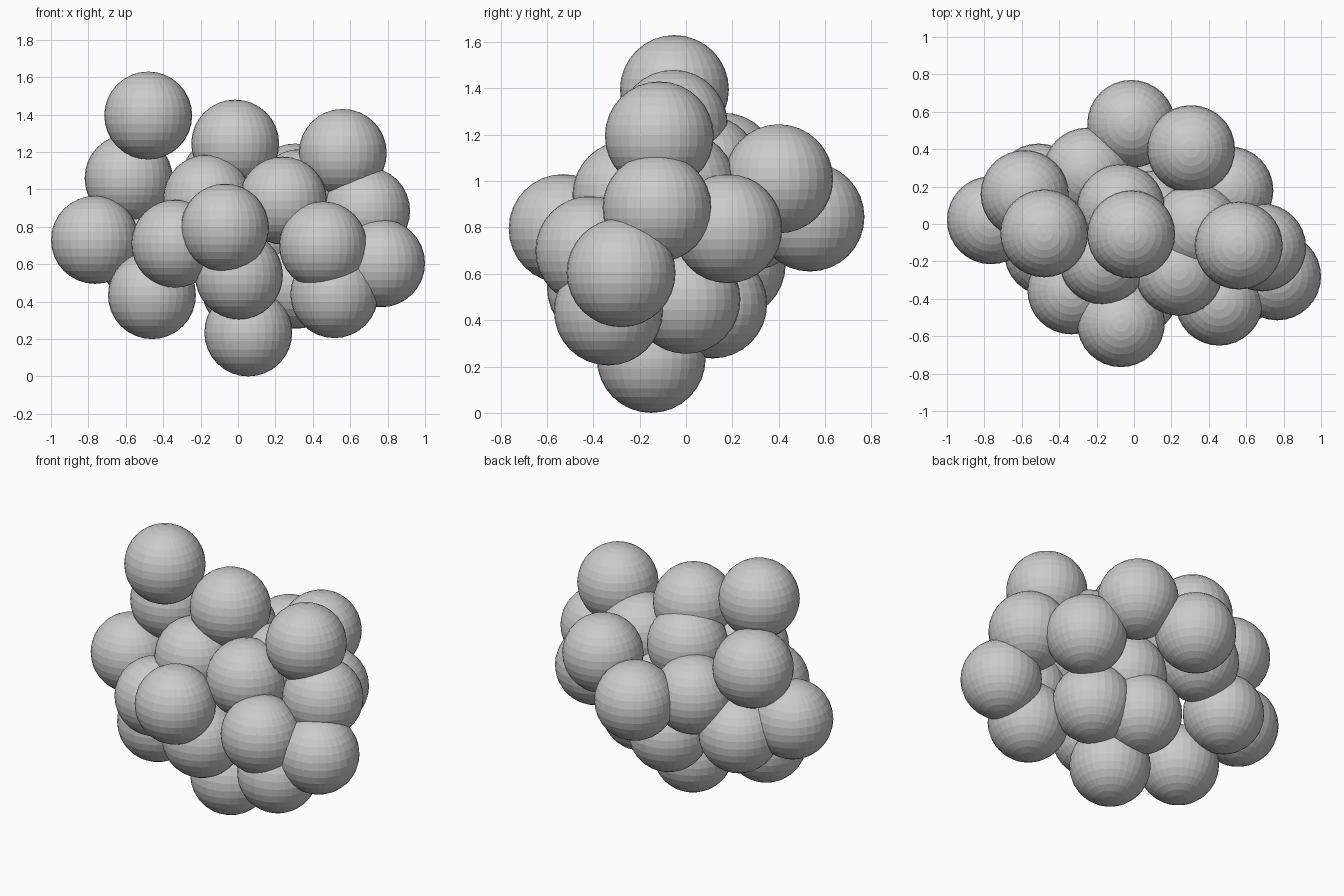
import bpy
import bmesh

RADIUS = 0.235

# Ball centres, grouped by region of the cluster
LEFT = [(-0.48, -0.05, 1.395), (-0.585, 0.16, 1.06), (-0.765, 0.02, 0.73),
        (-0.46, -0.15, 0.435), (-0.51, 0.195, 0.64)]
FRONT = [(-0.335, -0.355, 0.71), (-0.07, -0.53, 0.795), (0.005, -0.365, 0.54),
         (0.455, -0.415, 0.70), (-0.165, -0.195, 0.95), (0.24, -0.255, 0.94)]
RIGHT = [(0.515, -0.335, 0.44), (0.765, -0.28, 0.605), (0.685, -0.125, 0.885),
         (0.56, -0.115, 1.195), (0.51, 0.18, 0.795)]
BACK = [(0.305, 0.40, 1.01), (-0.015, 0.535, 0.845), (-0.25, 0.28, 0.85)]
CORE = [(-0.015, -0.055, 1.245), (-0.07, 0.085, 1.05), (0.33, -0.02, 0.98),
        (0.10, 0.05, 0.74)]
BOTTOM = [(0.055, -0.15, 0.235), (0.31, 0.0, 0.49), (0.04, 0.115, 0.47)]

# One flat-shaded ball mesh shared by every ball
mesh = bpy.data.meshes.new("ball")
bm = bmesh.new()
bmesh.ops.create_uvsphere(bm, u_segments=32, v_segments=16, radius=RADIUS)
bm.to_mesh(mesh)
bm.free()


def add_balls(region, centres):
    for i, centre in enumerate(centres, 1):
        ball = bpy.data.objects.new(f"{region}_ball_{i}", mesh)
        ball.location = centre
        bpy.context.collection.objects.link(ball)


# Cluster
add_balls("left", LEFT)
add_balls("front", FRONT)
add_balls("right", RIGHT)
add_balls("back", BACK)
add_balls("core", CORE)
add_balls("bottom", BOTTOM)
